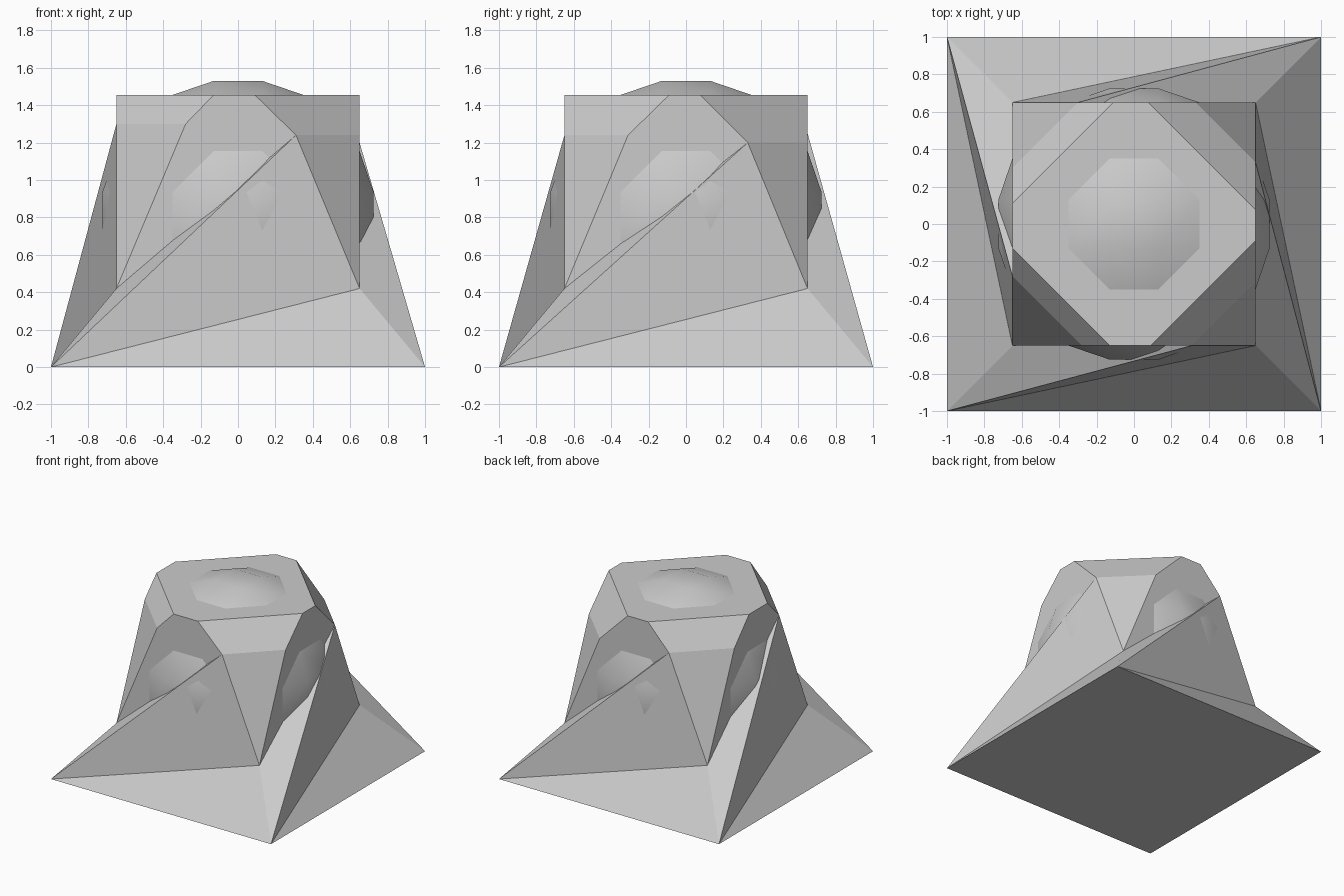
import bpy, bmesh, math
from mathutils import Matrix, Vector

if "Cube" in bpy.data.objects:
    bpy.data.objects.remove(bpy.data.objects["Cube"])

H, TOP, LOW = 0.65, 1.455, 0.42        # block half width, top, bottom of corner cuts
CENTRE = TOP - H

# Corner cuts, counter-clockwise from front left: (top offset, mid offset, mid height)
CUTS = [(0.13, 0.28, 1.30), (0.09, 0.31, 1.24), (0.075, 0.33, 1.20), (0.11, 0.30, 1.25)]


def make_object(name, bm):
    bmesh.ops.remove_doubles(bm, verts=bm.verts, dist=0.0005)
    bmesh.ops.recalc_face_normals(bm, faces=bm.faces)
    mesh = bpy.data.meshes.new(name)
    bm.to_mesh(mesh)
    bm.free()
    ob = bpy.data.objects.new(name, mesh)
    bpy.context.collection.objects.link(ob)
    return ob


def add_face(bm, pts, mat=Matrix()):
    return bm.faces.new([bm.verts.new(mat @ Vector(p)) for p in pts])


# Flared body: four sides, each with its corner cut
bm = bmesh.new()
roof = []
for i in range(4):
    rot = Matrix.Rotation(i * math.pi / 2, 4, 'Z')
    (lt, lm, lz), (rt, rm, rz) = CUTS[i], CUTS[(i + 1) % 4]
    L, R = (-1, -1, 0), (1, -1, 0)
    left_low, left_mid, left_top = (-H, -H, LOW), (-lm, -H, lz), (-lt, -H, TOP)
    right_low, right_mid, right_top = (H, -H, LOW), (rm, -H, rz), (rt, -H, TOP)
    # folded flare and flat upper wall
    add_face(bm, [L, R, right_low], rot)
    add_face(bm, [L, right_low, right_mid], rot)
    add_face(bm, [L, right_mid, left_low], rot)
    add_face(bm, [left_low, right_mid, right_top, left_top, left_mid], rot)
    # corner cut on the right of this side
    side_mid, side_top = (H, -rm, rz), (H, -rt, TOP)
    add_face(bm, [right_low, side_mid, right_mid], rot)
    add_face(bm, [right_mid, side_mid, side_top, right_top], rot)
    roof += [rot @ Vector(left_top), rot @ Vector(right_top)]
add_face(bm, roof)
add_face(bm, [(-1, -1, 0), (-1, 1, 0), (1, 1, 0), (1, -1, 0)])
make_object("flared_body", bm)


# Low octagonal domes on the top and the four sides
def dome(name, mat):
    a, b, h = 0.13, 0.35, 0.075
    bm = bmesh.new()
    add_face(bm, [(-a, -a, h), (a, -a, h), (a, a, h), (-a, a, h)], mat)
    for k in range(4):
        m = mat @ Matrix.Rotation(k * math.pi / 2, 4, 'Z')
        add_face(bm, [(a, -a, h), (b, -a, 0), (b, a, 0), (a, a, h)], m)
        add_face(bm, [(a, a, h), (b, a, 0), (a, b, 0)], m)
    bmesh.ops.remove_doubles(bm, verts=bm.verts, dist=0.0005)
    bmesh.ops.recalc_face_normals(bm, faces=bm.faces)
    # make sure the open shell faces outward
    if sum((f.normal.dot(mat.to_3x3() @ Vector((0, 0, 1))) for f in bm.faces)) < 0:
        bmesh.ops.reverse_faces(bm, faces=bm.faces)
    for f in bm.faces:
        f.smooth = True
    mesh = bpy.data.meshes.new(name)
    bm.to_mesh(mesh)
    bm.free()
    bpy.context.collection.objects.link(bpy.data.objects.new(name, mesh))


dome("top_dome", Matrix.Translation((0, 0, TOP)))
for i, side in enumerate(("front", "right", "back", "left")):
    dome(side + "_dome", Matrix.Translation((0, 0, CENTRE))
         @ Matrix.Rotation(i * math.pi / 2, 4, 'Z')
         @ Matrix.Translation((0, -H, 0))
         @ Matrix.Rotation(math.pi / 2, 4, 'X'))
